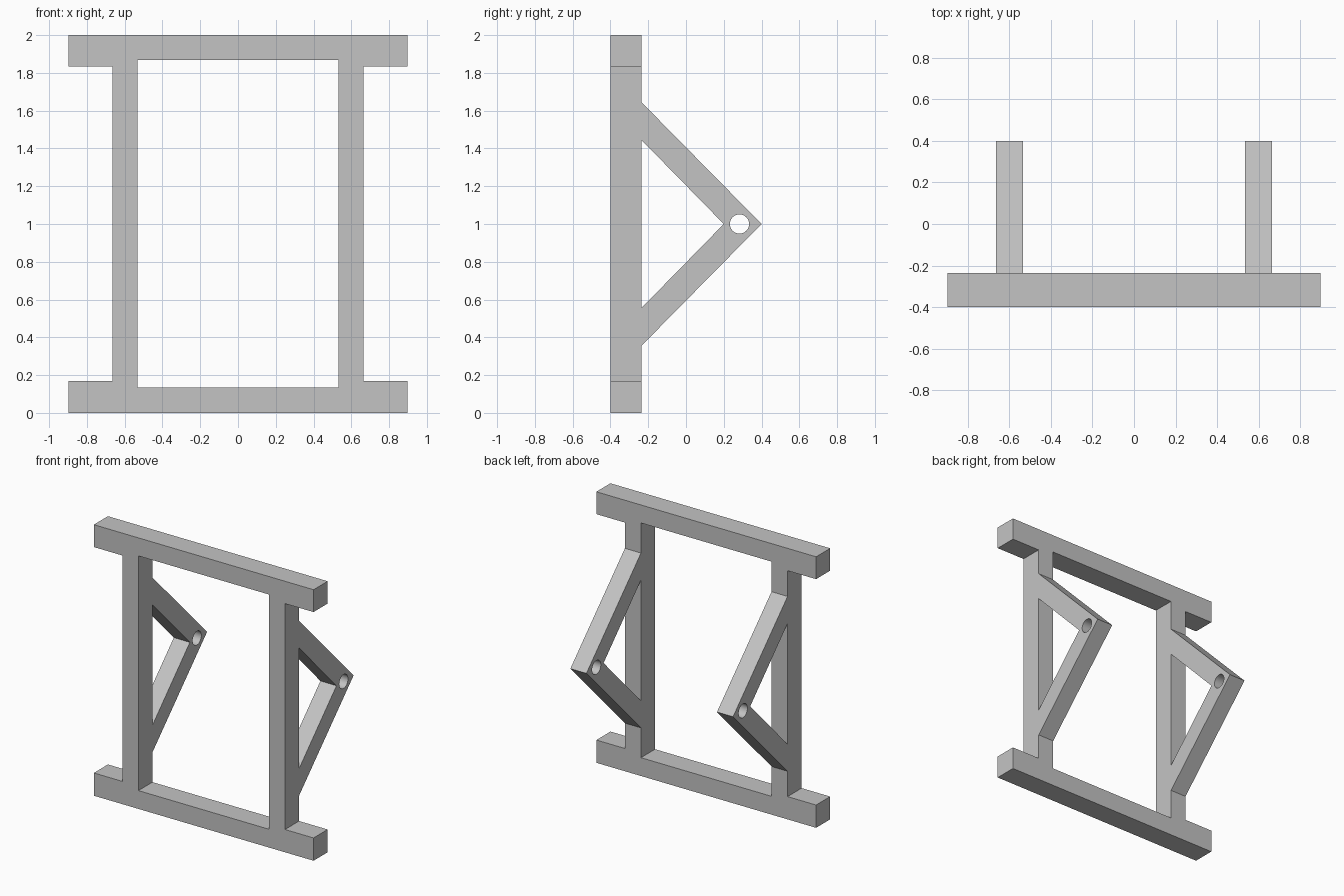
import bpy, bmesh
from math import cos, sin, pi, radians
from mathutils import Vector

cube = bpy.data.objects.get("Cube")
if cube:
    bpy.data.objects.remove(cube, do_unlink=True)

grey = bpy.data.materials.new("plain grey")
grey.use_nodes = True
COLOUR = (0.55, 0.55, 0.55, 1)
grey.diffuse_color = COLOUR
grey.node_tree.nodes["Principled BSDF"].inputs["Base Color"].default_value = COLOUR


def prism(name, loops, place, sweep):
    """Fill an outline with its holes and extrude it along a vector."""
    bm = bmesh.new()
    edges = []
    for loop in loops:
        verts = [bm.verts.new(place(a, b)) for a, b in loop]
        edges += [bm.edges.new((v, verts[i - 1])) for i, v in enumerate(verts)]
    bmesh.ops.triangle_fill(bm, use_beauty=True, use_dissolve=False, edges=edges)
    result = bmesh.ops.extrude_face_region(bm, geom=bm.faces[:], use_keep_orig=True)
    moved = [g for g in result["geom"] if isinstance(g, bmesh.types.BMVert)]
    bmesh.ops.translate(bm, verts=moved, vec=Vector(sweep))
    bmesh.ops.recalc_face_normals(bm, faces=bm.faces[:])
    mesh = bpy.data.meshes.new(name)
    bm.to_mesh(mesh)
    bm.free()
    mesh.materials.append(grey)
    obj = bpy.data.objects.new(name, mesh)
    bpy.context.collection.objects.link(obj)
    bpy.ops.object.select_all(action="DESELECT")
    obj.select_set(True)
    bpy.context.view_layer.objects.active = obj
    bpy.ops.object.shade_smooth_by_angle(angle=radians(30))
    return obj


FRONT, BACK = -0.4, -0.236
POST_IN, POST_OUT = 0.533, 0.664
BEAM_END = 0.897

# Upright frame: two posts joined by overhanging top and bottom beams
right_side = [(BEAM_END, 0), (BEAM_END, 0.168), (POST_OUT, 0.168),
              (POST_OUT, 1.835), (BEAM_END, 1.835), (BEAM_END, 2)]
outline = right_side + [(-x, z) for x, z in reversed(right_side)]
opening = [(-POST_IN, 0.135), (POST_IN, 0.135), (POST_IN, 1.867), (-POST_IN, 1.867)]
prism("frame", [outline, opening],
      lambda x, z: (x, FRONT, z), (0, BACK - FRONT, 0))

# V-shaped brackets behind the posts, each with a round pin hole at the tip
arms = [(BACK, 1.645), (0.4, 1), (BACK, 0.355),
        (BACK, 0.555), (0.2, 1), (BACK, 1.445)]
pin_hole = [(0.283 + 0.051 * cos(2 * pi * i / 32), 1 + 0.051 * sin(2 * pi * i / 32))
            for i in range(32)]
for name, start in (("left_bracket", POST_IN), ("right_bracket", -POST_OUT)):
    prism(name, [arms, pin_hole],
          lambda y, z: (start, y, z), (POST_OUT - POST_IN, 0, 0))
